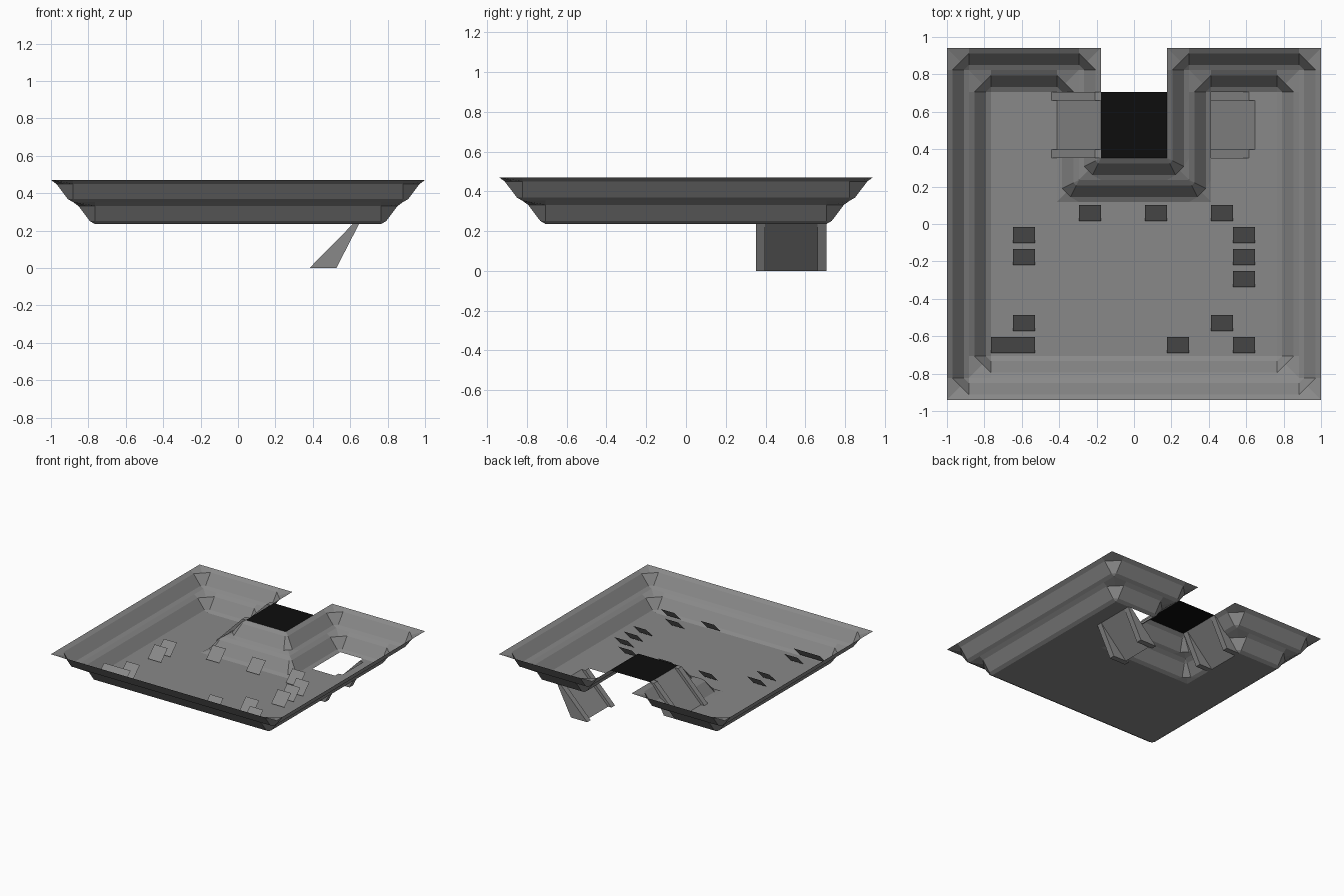
import bpy, bmesh, math
from mathutils import Vector

if "Cube" in bpy.data.objects:
    bpy.data.objects.remove(bpy.data.objects["Cube"])

U = 2 / 17  # tile size; the pit is 17 x 16 tiles


def material(name, v):
    m = bpy.data.materials.new(name)
    m.diffuse_color = (v, v, v, 1)
    m.use_nodes = True
    m.node_tree.nodes["Principled BSDF"].inputs["Base Color"].default_value = m.diffuse_color
    return m


STONE = material("stone_grey", 0.25)
BLACK = material("landing_black", 0.004)


def finish(name, bm, mat):
    """Scale tile units to model units and create the object."""
    bmesh.ops.remove_doubles(bm, verts=bm.verts, dist=0.001)
    bmesh.ops.dissolve_degenerate(bm, edges=bm.edges, dist=0.001)
    bmesh.ops.scale(bm, vec=(U, U, U), verts=bm.verts)
    me = bpy.data.meshes.new(name)
    bm.to_mesh(me)
    bm.free()
    me.materials.append(mat)
    ob = bpy.data.objects.new(name, me)
    bpy.context.collection.objects.link(ob)
    return ob


def face(bm, pts):
    return bm.faces.new([bm.verts.new(p) for p in pts])


def left(d):
    return Vector((-d.y, d.x))


# Rim of the pit, walked with the inside on the left, open at the upper ramp
RIM = [Vector(p) for p in [(-1.5, 6), (-1.5, 8), (-8.5, 8), (-8.5, -8), (8.5, -8),
                           (8.5, 8), (1.5, 8), (1.5, 3), (-1.5, 3), (-1.5, 3.01)]]
DIRS = [(b - a).normalized() for a, b in zip(RIM, RIM[1:])]
# Cliff profile for one tier: (distance inward, drop)
PROFILE = [(0, 0), (0.25, 0.18), (0.77, 0.87), (1, 1)]


def chain(tier, s):
    """Plan points of one profile line, with cut corners."""
    pts = [RIM[0] + left(DIRS[0]) * (tier + s)]
    for p, a, b in zip(RIM[1:-1], DIRS, DIRS[1:]):
        na, nb = left(a), left(b)
        p = p + (na + nb) * tier
        if a.cross(b) > 0:      # inner corner: sharp above, cut below
            q, r = p - a + na * s, p + b + nb * s
            mid = p if s == 0 else (q + r) / 2
        else:                   # outer corner: point above, square below
            f = 0.5 * s if s < 1 else 0
            q, r = p + na * s + a * f, p + nb * s - b * f
            mid = p + na + nb if s == 1 else (q + r) / 2
        pts += [q, mid, r]
    return pts + [RIM[-1] + left(DIRS[-1]) * (tier + s)]


# Two stepped cliff tiers
for tier, name in enumerate(["upper_cliff", "lower_cliff"]):
    bm = bmesh.new()
    rows = [[bm.verts.new((p.x, p.y, 4 - tier - drop)) for p in chain(tier, s)]
            for s, drop in PROFILE]
    for r0, r1 in zip(rows, rows[1:]):
        for i in range(len(r0) - 1):
            bm.faces.new((r0[i], r0[i + 1], r1[i + 1], r1[i]))
    finish(name, bm, STONE)

# Pit floor, leaving out the notch and the stair hole
bm = bmesh.new()
for i in range(13):
    for j in range(12):
        x, y = i - 6.5, j - 6
        notch = -3.5 <= x < 3.5 and y >= 1
        hole = 3.5 <= x < 5.5 and y >= 3
        if not (notch or hole):
            face(bm, [(x, y, 2), (x + 1, y, 2), (x + 1, y + 1, 2), (x, y + 1, 2)])
finish("floor", bm, STONE)

# Black landing at rim height
bm = bmesh.new()
face(bm, [(-1.5, 3, 4), (1.5, 3, 4), (1.5, 6, 4), (-1.5, 6, 4)])
finish("landing", bm, BLACK)


def ramp(name, x, z):
    """Sloped panel with a wedge-shaped curb on each side; x, z is the foot."""
    bm = bmesh.new()
    face(bm, [(x, 3.38, z), (x + 2, 3.38, z + 2), (x + 2, 5.62, z + 2), (x, 5.62, z)])
    side = [(-0.25, 0), (0.97, 0), (2, 2), (1.72, 2)]
    for y0, y1 in ((3, 3.38), (5.62, 6)):
        f = face(bm, [(x + a, y0, z + b) for a, b in side])
        ext = bmesh.ops.extrude_face_region(bm, geom=[f], use_keep_orig=True)
        vs = [g for g in ext["geom"] if isinstance(g, bmesh.types.BMVert)]
        bmesh.ops.translate(bm, verts=vs, vec=(0, y1 - y0, 0))
        solid = list({g for v in vs for g in v.link_faces} | {f})
        bmesh.ops.recalc_face_normals(bm, faces=solid)
    finish(name, bm, STONE)


ramp("upper_ramp", -3.5, 2)
ramp("lower_ramp", 3.5, 0)

# Tilted square plates scattered on the floor
PLATES = [(-2, .5), (1, .5), (4, .5), (-5, -.5), (-5, -1.5), (5, -.5), (5, -1.5),
          (5, -2.5), (-5, -4.5), (4, -4.5), (-6, -5.5), (-5, -5.5), (2, -5.5), (5, -5.5)]
h = 0.5 * math.sin(math.radians(45))
bm = bmesh.new()
for x, y in PLATES:
    face(bm, [(x - .5, y - h, 2.5 - h), (x + .5, y - h, 2.5 - h),
              (x + .5, y + h, 2.5 + h), (x - .5, y + h, 2.5 + h)])
finish("tilted_plates", bm, STONE)
